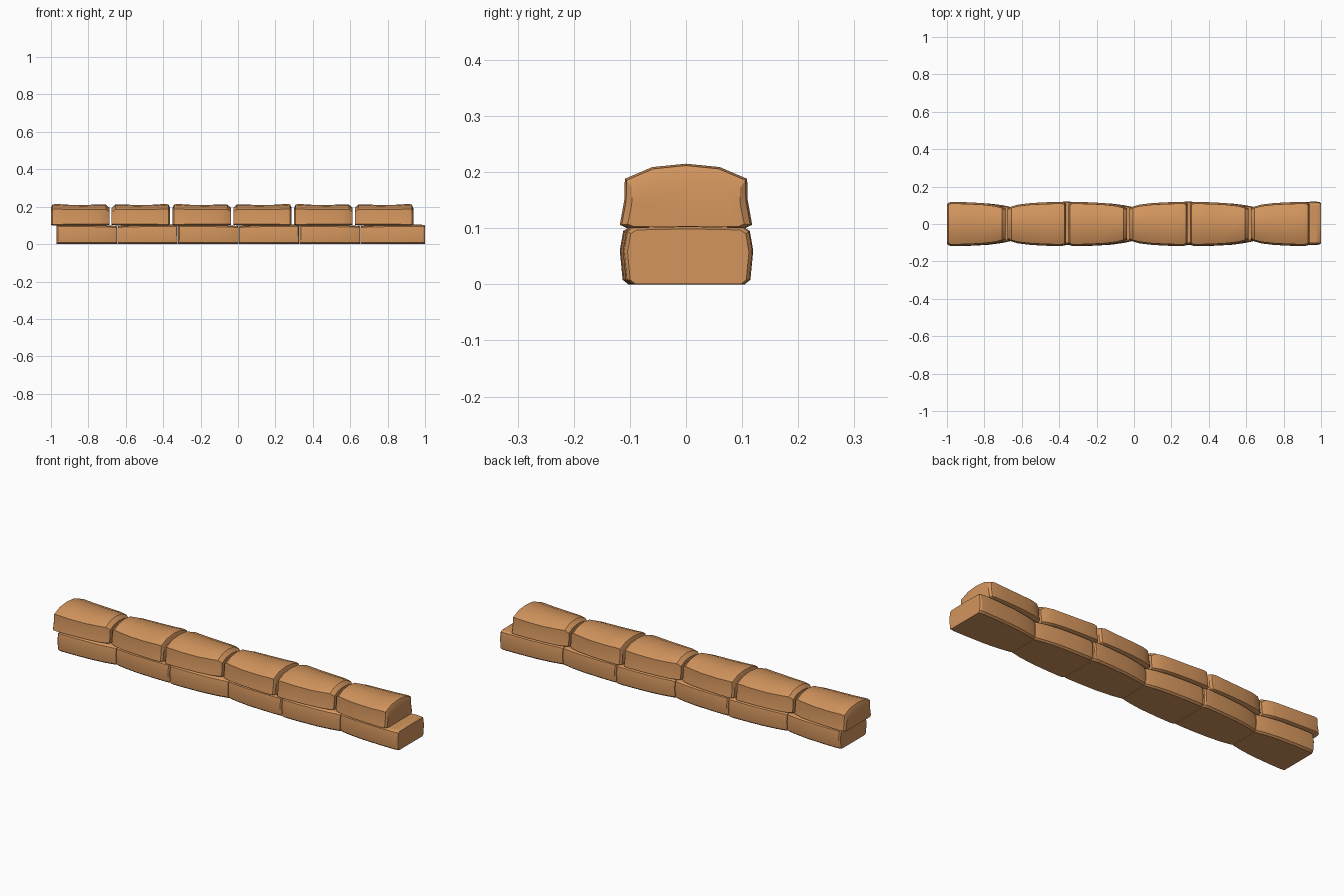
import bpy, bmesh

cube = bpy.data.objects.get("Cube")
if cube:
    bpy.data.objects.remove(cube, do_unlink=True)

clay = bpy.data.materials.new("warm_tan")
clay.use_nodes = True
clay.diffuse_color = (0.65, 0.30, 0.11, 1)
clay.node_tree.nodes["Principled BSDF"].inputs["Base Color"].default_value = (0.65, 0.30, 0.11, 1)

# Cross-sections: half-depth and height, front side bottom to top, then the ridge
UPPER = [(0.105, 0.0), (0.118, 0.006), (0.11, 0.05), (0.109, 0.088), (0.06, 0.109)]
UPPER_RIDGE = 0.115
LOWER = [(0.1, 0.0), (0.11, 0.008), (0.115, 0.06), (0.109, 0.095), (0.098, 0.102)]
LOWER_RIDGE = 0.104

# Stations from wide end to narrow end: position, depth scale, height scale
UPPER_STATIONS = [(0, 0.88, 0.80), (0.025, 0.97, 0.97), (0.08, 1, 1), (0.3, 0.99, 0.96),
                  (0.6, 0.95, 0.95), (0.82, 0.88, 0.975), (0.94, 0.79, 0.97), (1, 0.70, 0.82)]
LOWER_STATIONS = [(0, 0.94, 0.95), (0.02, 0.99, 0.99), (0.08, 1.01, 1), (0.3, 1, 0.99),
                  (0.6, 0.96, 0.98), (0.82, 0.88, 0.96), (0.97, 0.79, 0.94), (1, 0.76, 0.91)]


def make_block(name, x0, x1, base, half, ridge, stations, flip, shift):
    """Loft a closed block through scaled copies of its cross-section."""
    ring = [(-y, z) for y, z in half] + [(0, ridge)] + [(y, z) for y, z in reversed(half)]
    bm = bmesh.new()
    rings = []
    for u, depth, height in stations:
        x = x1 + (x0 - x1) * u if flip else x0 + (x1 - x0) * u
        lift = ridge * (1 - height) * 0.12
        rings.append([bm.verts.new((x, y * depth + shift * (1 - u), base + lift + z * (height - 0.12 * (1 - height))))
                      for y, z in ring])
    count = len(ring)
    for a, b in zip(rings, rings[1:]):
        for i in range(count):
            j = (i + 1) % count
            bm.faces.new((a[i], a[j], b[j], b[i]))
    bm.faces.new(rings[0])
    bm.faces.new(rings[-1])
    bmesh.ops.recalc_face_normals(bm, faces=bm.faces[:])
    mesh = bpy.data.meshes.new(name)
    bm.to_mesh(mesh)
    bm.free()
    mesh.materials.append(clay)
    obj = bpy.data.objects.new(name, mesh)
    bpy.context.collection.objects.link(obj)
    bpy.ops.object.select_all(action='DESELECT')
    obj.select_set(True)
    bpy.context.view_layer.objects.active = obj
    bpy.ops.object.shade_smooth_by_angle(angle=0.5)


# Two staggered courses, every second block turned end for end
PITCH = 0.325
for i in range(6):
    flip = i % 2 == 1
    x = -1 + PITCH * i
    make_block(f"upper_block_{i + 1}", x, x + 0.312, 0.1, UPPER, UPPER_RIDGE,
               UPPER_STATIONS, flip, 0.0)
    x = -0.97 + PITCH * i
    end = 1.0 if i == 5 else x + 0.322
    make_block(f"lower_block_{i + 1}", x, end, 0.0, LOWER, LOWER_RIDGE,
               LOWER_STATIONS, flip, 0.004 if flip else -0.002)
